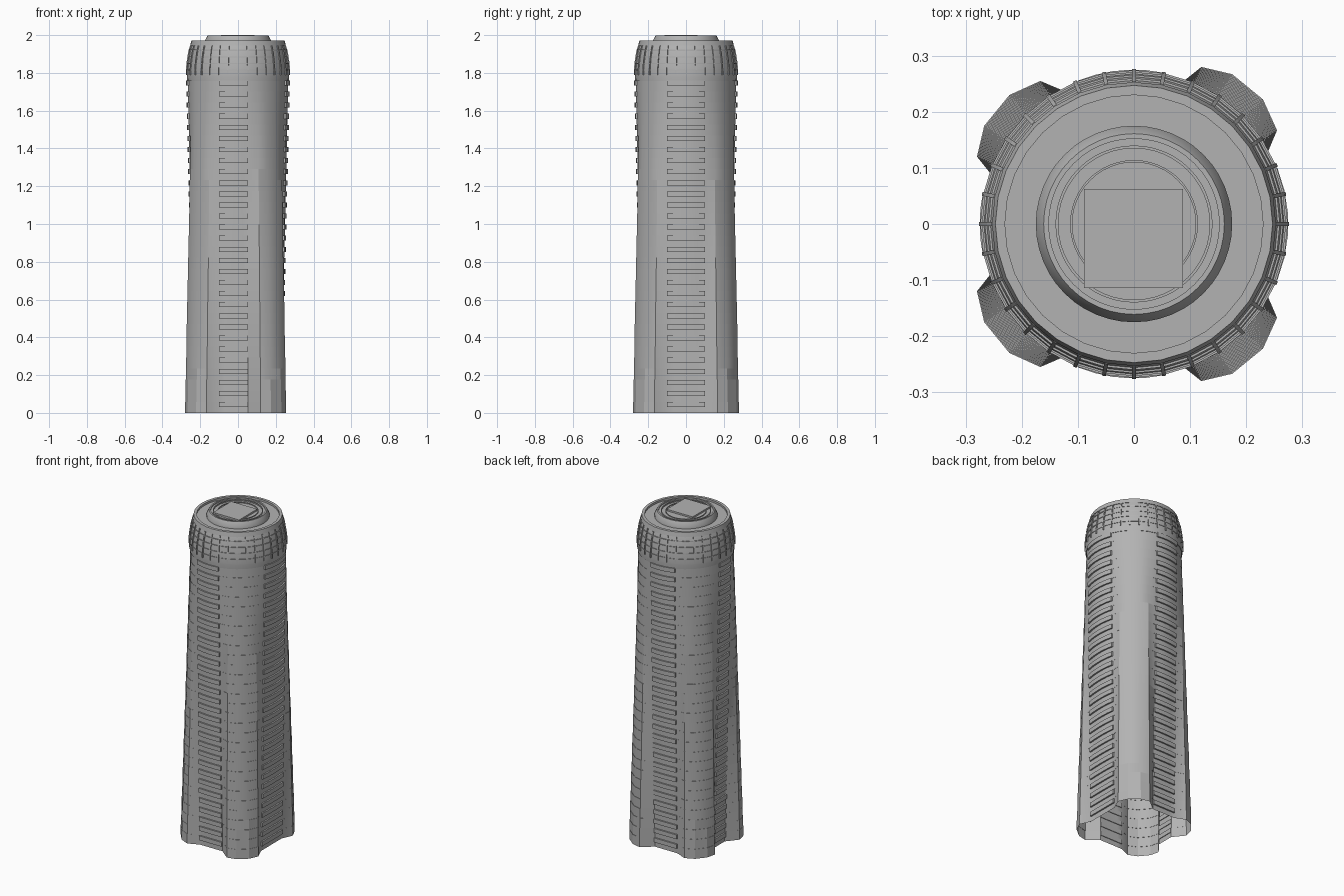
import bpy, bmesh, math

if "Cube" in bpy.data.objects:
    bpy.data.objects.remove(bpy.data.objects["Cube"])

FLOORS, H, R = 30, 0.0587, 0.266
grey = bpy.data.materials.new("concrete grey")
grey.diffuse_color = (0.45, 0.45, 0.45, 1)
grey.use_nodes = True
grey.node_tree.nodes["Principled BSDF"].inputs["Base Color"].default_value = grey.diffuse_color


def finish(name, bm, smooth=None):
    bmesh.ops.recalc_face_normals(bm, faces=bm.faces)
    me = bpy.data.meshes.new(name)
    bm.to_mesh(me)
    bm.free()
    ob = bpy.data.objects.new(name, me)
    bpy.context.collection.objects.link(ob)
    me.materials.append(grey)
    if smooth:
        bpy.ops.object.select_all(action='DESELECT')
        ob.select_set(True)
        bpy.context.view_layer.objects.active = ob
        bpy.ops.object.shade_smooth_by_angle(angle=math.radians(smooth))
    return ob


def bridge(bm, a, b, closed=True):
    n = len(a)
    for i in range(n if closed else n - 1):
        j = (i + 1) % n
        bm.faces.new((a[i], a[j], b[j], b[i]))


def lathe(name, profile, seg, smooth=35):
    bm = bmesh.new()
    rings = []
    for r, z in profile:
        if r == 0:
            rings.append([bm.verts.new((0, 0, z))])
        else:
            rings.append([bm.verts.new((r * math.cos(2 * math.pi * k / seg),
                                        r * math.sin(2 * math.pi * k / seg), z)) for k in range(seg)])
    for a, b in zip(rings, rings[1:]):
        if len(b) == 1:
            for i in range(seg):
                bm.faces.new((a[i], a[(i + 1) % seg], b[0]))
        else:
            bridge(bm, a, b)
    return finish(name, bm, smooth)


# ---- floor plan: four corner lobes with a recessed bay between each pair
D = 0.226
lobe = [(0.255, 0.167), (0.23, 0.222), (0.175, 0.267), (0.12, 0.28)]
lobe_left = [(-y, x) for x, y in lobe]                 # same lobe turned a quarter


def bay(p, q, n=5):
    """Points across a recessed bay, kept in their own column on every floor."""
    return [(p[0] + (q[0] - p[0]) * i / n, p[1] + (q[1] - p[1]) * i / n) for i in range(n + 1)]


back_bay = bay((0.053, D), (-0.1, D))
left_bay = bay((-D, 0.053), (-D, -0.053))
front_bay = bay((-0.1, -D), (0.053, -D))
right_bay = bay((D, -0.1), (D, 0.1))
mirror = lambda pts: [(x, -y) for x, y in reversed(pts)]
parts = [(right_bay, 'x'), (lobe, None), (back_bay, 'y'), (lobe_left, None),
         (left_bay, 'x'), (mirror(lobe_left), None), (front_bay, 'y'), (mirror(lobe), None)]


def morph(pts, axis, t, grow=0.0):
    """Blend a piece of the base plan (t=0) into the round top plan (t=1)."""
    out = []
    for x, y in pts:
        if axis == 'x':
            s = math.copysign(1, x)
            out.append((x + (s * math.sqrt(R * R - y * y) - x) * t + s * grow, y))
        elif axis == 'y':
            s = math.copysign(1, y)
            out.append((x, y + (s * math.sqrt(R * R - x * x) - y) * t + s * grow))
        else:
            k = 1 + (R / math.hypot(x, y) - 1) * t
            out.append((x * k, y * k))
    return out


# Tower body: every storey is a straight prism, slightly rounder than the one below
bm = bmesh.new()
prev = None
for f in range(FLOORS):
    t = f / (FLOORS - 1)
    plan = [p for pts, ax in parts for p in morph(pts, ax, t)]
    for z in (f * H, (f + 1) * H):
        ring = [bm.verts.new((x, y, z)) for x, y in plan]
        if prev:
            bridge(bm, prev, ring)
        prev = ring
finish("tower_body", bm, 25)

# Balcony parapets in the four bays on each floor
bm = bmesh.new()
for f in range(FLOORS):
    t = f / (FLOORS - 1)
    z0, z1 = f * H + 0.031, f * H + 0.0575
    for pts, ax in parts:
        if not ax:
            continue
        inner, outer = morph(pts, ax, t, -0.004), morph(pts, ax, t, 0.009)
        loop = inner + outer[::-1]
        lo = [bm.verts.new((x, y, z0)) for x, y in loop]
        hi = [bm.verts.new((x, y, z1)) for x, y in loop]
        bridge(bm, lo, hi)
        n = len(loop)
        for ring in (lo, hi):
            for i in range(n // 2 - 1):
                bm.faces.new((ring[i], ring[i + 1], ring[n - 2 - i], ring[n - 1 - i]))
finish("balconies", bm, 25)

# Crown: curved glazed band, rim and sunken roof
crown = [(0.271, 1.79), (0.271, 1.815), (0.268, 1.85), (0.263, 1.885), (0.257, 1.92), (0.249, 1.945)]
top = FLOORS * H
lathe("crown_shell", [(0.24, top - 0.005), (R + 0.003, top - 0.005), (0.271, top + 0.02)] + crown
      + [(0.253, 1.945), (0.247, 1.972), (0.23, 1.972), (0.23, 1.96), (0.16, 1.96)], 32)

# Crown mullions: thin ribs following the curve
bm = bmesh.new()
for k in range(32):
    a = 2 * math.pi * k / 32
    c, s = math.cos(a), math.sin(a)
    prev = None
    for r, z in crown:
        quad = [bm.verts.new((rr * c - w * s, rr * s + w * c, z))
                for rr, w in ((r - 0.006, -0.0035), (r + 0.005, -0.0035),
                              (r + 0.005, 0.0035), (r - 0.006, 0.0035))]
        if prev:
            bridge(bm, prev, quad)
        else:
            bm.faces.new(quad)
        prev = quad
    bm.faces.new(prev)
finish("crown_mullions", bm)

# Crown transoms: thin horizontal hoops
for i, (r, z) in enumerate(crown[1:5]):
    lathe("crown_transom_%d" % (i + 1), [(r - 0.006, z - 0.003), (r + 0.003, z - 0.003),
                                         (r + 0.003, z + 0.003), (r - 0.006, z + 0.003)], 32)

# Roof drum with stepped rings
lathe("roof_drum", [(0.175, 1.955), (0.175, 1.972), (0.161, 1.998), (0.152, 1.998), (0.152, 1.99),
                    (0.14, 1.99), (0.14, 1.994), (0.135, 1.994), (0.135, 1.987),
                    (0.114, 1.987), (0.114, 1.992), (0.11, 1.992), (0.11, 1.987), (0, 1.987)], 48, 30)

# Square landing plate
bm = bmesh.new()
bmesh.ops.create_cube(bm, size=1)
for v in bm.verts:
    v.co = (v.co.x * 0.176 - 0.001, v.co.y * 0.176 - 0.026, 1.995 + v.co.z * 0.01)
finish("landing_plate", bm)
